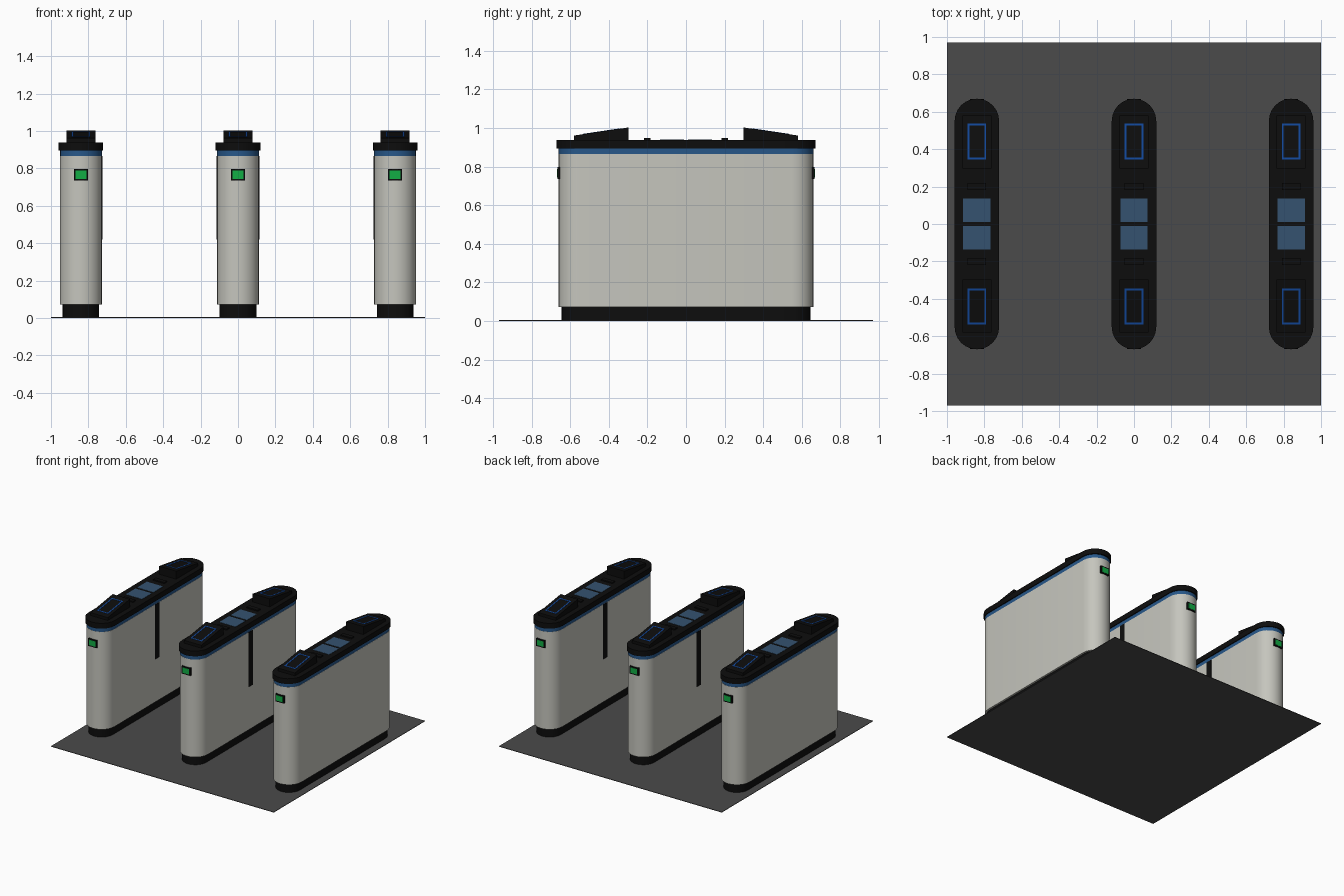
import bpy, bmesh, math
from mathutils import Matrix

if "Cube" in bpy.data.objects:
    bpy.data.objects.remove(bpy.data.objects["Cube"])


def mat(name, r, g, b):
    m = bpy.data.materials.new(name)
    m.diffuse_color = (r, g, b, 1)
    m.use_nodes = True
    m.node_tree.nodes["Principled BSDF"].inputs["Base Color"].default_value = m.diffuse_color
    return m


BLACK = mat("black", 0.004, 0.004, 0.004)
PALE = mat("pale_grey", 0.56, 0.56, 0.51)
FLOOR = mat("floor_grey", 0.07, 0.07, 0.07)
BAND = mat("band_blue", 0.02, 0.095, 0.25)
SCREEN = mat("screen_blue", 0.035, 0.085, 0.16)
GLOW = mat("outline_blue", 0.006, 0.065, 0.33)
GREEN = mat("signal_green", 0.006, 0.42, 0.06)


def finish(name, bm, material, smooth=False):
    bmesh.ops.recalc_face_normals(bm, faces=bm.faces)
    me = bpy.data.meshes.new(name)
    bm.to_mesh(me)
    bm.free()
    me.materials.append(material)
    ob = bpy.data.objects.new(name, me)
    bpy.context.collection.objects.link(ob)
    if smooth:
        bpy.ops.object.select_all(action='DESELECT')
        ob.select_set(True)
        bpy.context.view_layer.objects.active = ob
        bpy.ops.object.shade_smooth_by_angle(angle=math.radians(35))
    return ob


def prism(bm, points, offset):
    """Extrude a closed outline along offset."""
    f = bm.faces.new([bm.verts.new(p) for p in points])
    r = bmesh.ops.extrude_face_region(bm, geom=[f])
    bmesh.ops.translate(bm, vec=offset,
                        verts=[v for v in r["geom"] if isinstance(v, bmesh.types.BMVert)])


def stadium(name, cx, radius, half_len, z0, z1, material, n=12):
    """Upright slab with half-round ends along y."""
    pts = []
    for s in (1, -1):
        for i in range(n + 1):
            a = math.pi * i / n
            pts.append((cx + s * radius * math.cos(a),
                        s * (half_len - radius + radius * math.sin(a)), z0))
    bm = bmesh.new()
    prism(bm, pts, (0, 0, z1 - z0))
    return finish(name, bm, material, True)


def add_box(bm, x0, x1, y0, y1, z0, z1):
    prism(bm, [(x0, y0, z0), (x1, y0, z0), (x1, y1, z0), (x0, y1, z0)], (0, 0, z1 - z0))


def box(name, *args):
    bm = bmesh.new()
    add_box(bm, *args[:6])
    return finish(name, bm, args[6])


def slope(y):
    """Height of the reader wedge top at distance y from the middle."""
    return 1.003 - (y - 0.297) * 0.042 / 0.283


def reader_outline(name, cx, s):
    """Thin rectangular frame lying on the sloped reader."""
    bm = bmesh.new()
    w, t, y0, y1 = 0.05, 0.010, 0.345, 0.537
    for x0, x1, a, b in ((-w, -w + t, y0, y1), (w - t, w, y0, y1),
                         (-w + t, w - t, y0, y0 + t), (-w + t, w - t, y1 - t, y1)):
        prism(bm, [(cx + x0, s * a, slope(a) - 0.001), (cx + x1, s * a, slope(a) - 0.001),
                   (cx + x1, s * b, slope(b) - 0.001), (cx + x0, s * b, slope(b) - 0.001)],
              (0, 0, 0.003))
    finish(name, bm, GLOW)


# Floor slab
box("floor", -1, 1, -0.97, 0.97, 0, 0.004, FLOOR)

for label, cx in (("left", -0.84), ("middle", 0.0), ("right", 0.84)):
    # Cabinet layers
    stadium(label + "_base", cx, 0.098, 0.645, 0.002, 0.08, BLACK)
    stadium(label + "_body", cx, 0.113, 0.661, 0.073, 0.865, PALE)
    stadium(label + "_band", cx, 0.112, 0.660, 0.865, 0.895, BAND)
    stadium(label + "_cap", cx, 0.119, 0.670, 0.895, 0.938, BLACK)

    # Barrier slots on the sides that face a passage
    for side in (-1, 1):
        if abs(cx + side * 0.2) < 0.9:
            x = cx + side * 0.112
            box(label + "_barrier_slot", x - 0.003, x + 0.003,
                -0.027, 0.027, 0.42, 0.865, BLACK)

    for end, s in (("front", -1), ("back", 1)):
        tag = label + "_" + end
        # Sloped reader housing
        bm = bmesh.new()
        prism(bm, [(cx - 0.077, s * 0.297, 0.936), (cx - 0.077, s * 0.58, 0.936),
                   (cx - 0.077, s * 0.58, slope(0.58)), (cx - 0.077, s * 0.297, slope(0.297))],
              (0.154, 0, 0))
        finish(tag + "_reader", bm, BLACK)
        reader_outline(tag + "_reader_outline", cx, s)
        # Screen and low ridge on the cap
        ys = sorted((s * 0.010, s * 0.135))
        box(tag + "_screen", cx - 0.073, cx + 0.073, *ys, 0.936, 0.940, SCREEN)
        ys = sorted((s * 0.183, s * 0.218))
        box(tag + "_ridge", cx - 0.05, cx + 0.05, *ys, 0.936, 0.947, BLACK)
        # Signal light on the rounded end
        ys = sorted((s * 0.640, s * 0.667))
        box(tag + "_signal_frame", cx - 0.038, cx + 0.038, *ys, 0.735, 0.797, BLACK)
        ys = sorted((s * 0.664, s * 0.669))
        box(tag + "_signal", cx - 0.029, cx + 0.029, *ys, 0.744, 0.788, GREEN)
